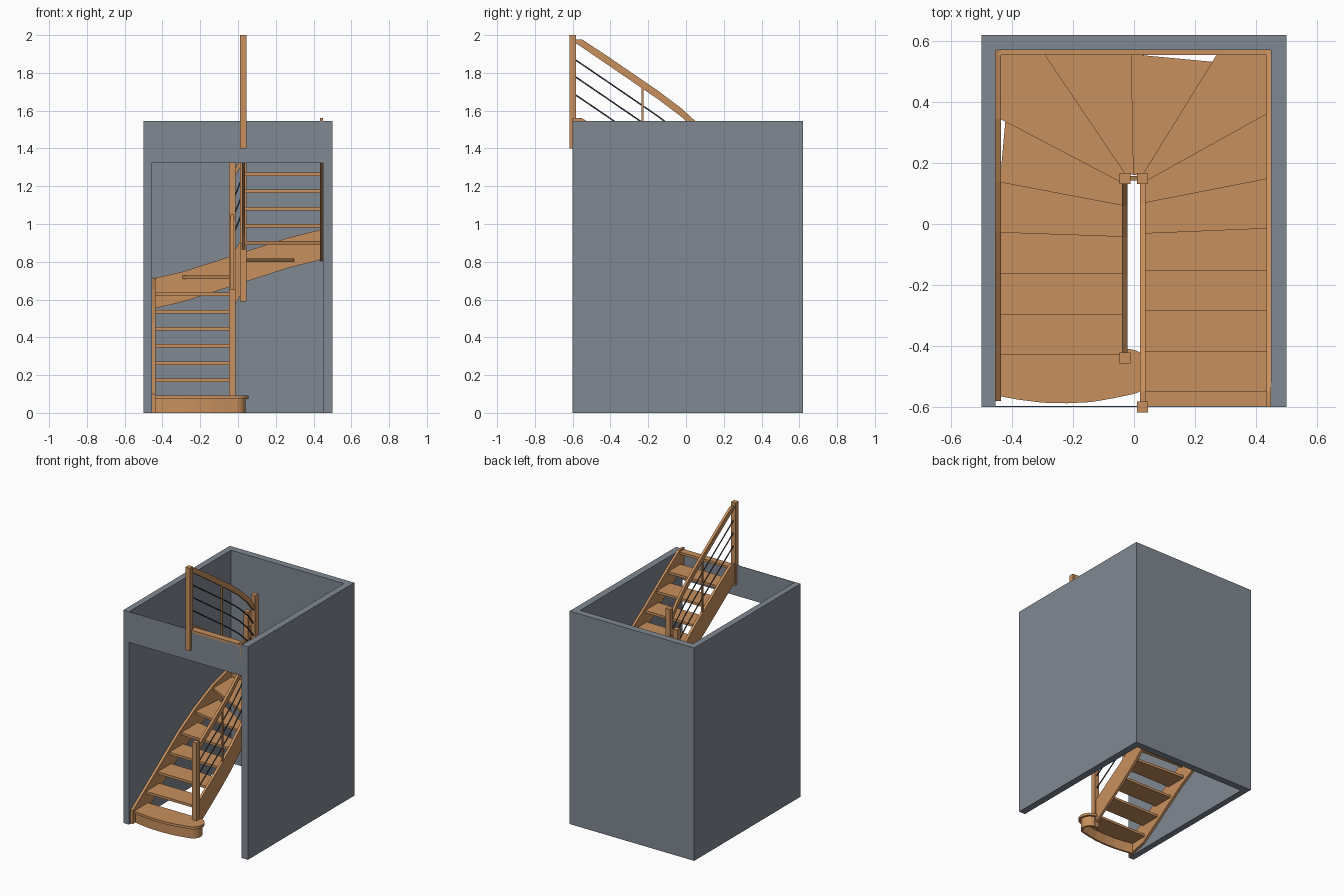
import bpy, bmesh, math
from mathutils import Vector

if "Cube" in bpy.data.objects:
    bpy.data.objects.remove(bpy.data.objects["Cube"])


def material(name, rgb):
    m = bpy.data.materials.new(name)
    m.diffuse_color = (*rgb, 1)
    m.use_nodes = True
    m.node_tree.nodes["Principled BSDF"].inputs["Base Color"].default_value = m.diffuse_color
    return m


WOOD = material("warm_wood", (0.58, 0.28, 0.11))
WALL = material("grey_wall", (0.22, 0.25, 0.29))
METAL = material("dark_metal", (0.05, 0.05, 0.06))
RISE = 1.545 / 17


def prism(name, poly, depth, mat):
    """Closed 3D outline pushed along a depth vector."""
    bm = bmesh.new()
    face = bm.faces.new([bm.verts.new(p) for p in poly])
    ext = bmesh.ops.extrude_face_region(bm, geom=[face])
    bmesh.ops.translate(bm, vec=Vector(depth),
                        verts=[v for v in ext["geom"] if isinstance(v, bmesh.types.BMVert)])
    bmesh.ops.recalc_face_normals(bm, faces=bm.faces)
    me = bpy.data.meshes.new(name)
    bm.to_mesh(me)
    bm.free()
    me.materials.append(mat)
    ob = bpy.data.objects.new(name, me)
    bpy.context.collection.objects.link(ob)
    return ob


def box(name, x0, x1, y0, y1, z0, z1, mat=WOOD):
    return prism(name, [(x0, y0, z0), (x1, y0, z0), (x1, y1, z0), (x0, y1, z0)], (0, 0, z1 - z0), mat)


def band(name, pts, axis, at, thick, lo, hi, cap=9):
    """Sloped board along x or y, between two heights relative to the nosing line."""
    prof = [(s, min(z + hi, cap)) for s, z in pts] + [(s, max(z + lo, 0)) for s, z in reversed(pts)]
    if axis == "y":
        return prism(name, [(at, s, z) for s, z in prof], (thick, 0, 0), WOOD)
    return prism(name, [(s, at, z) for s, z in prof], (0, thick, 0), WOOD)


def rod(name, pts):
    cu = bpy.data.curves.new(name, "CURVE")
    cu.dimensions = "3D"
    cu.bevel_depth = 0.0045
    cu.bevel_resolution = 1
    cu.use_fill_caps = True
    sp = cu.splines.new("POLY")
    sp.points.add(len(pts) - 1)
    for p, co in zip(sp.points, pts):
        p.co = (*co, 1)
    cu.materials.append(METAL)
    bpy.context.collection.objects.link(bpy.data.objects.new(name, cu))


# Stairwell walls: U-shaped shell and thin front header
prism("stairwell_walls", [(-.5, -.6, 0), (-.455, -.6, 0), (-.455, .57, 0), (.45, .57, 0),
                          (.45, -.6, 0), (.5, -.6, 0), (.5, .62, 0), (-.5, .62, 0)], (0, 0, 1.545), WALL)
box("front_header", -.455, .45, -.6, -.597, 1.322, 1.545, WALL)

# Nosing lines (outer point, inner point) of treads 2..17 plus the landing edge
nose = [((-.44, -.43), (-.035, -.43)), ((-.44, -.297), (-.035, -.297)), ((-.44, -.163), (-.035, -.163)),
        ((-.44, -.028), (-.035, -.042)), ((-.44, .137), (-.035, .06)), ((-.44, .345), (-.03, .13)),
        ((-.295, .557), (-.03, .165)), ((-.01, .557), (-.003, .16)), ((.272, .557), (.03, .165)),
        ((.44, .365), (.035, .14)), ((.44, .15), (.03, .07)), ((.44, -.013), (.03, -.03)),
        ((.44, -.152), (.03, -.152)), ((.44, -.283), (.03, -.283)), ((.44, -.417), (.03, -.417)),
        ((.44, -.55), (.03, -.55)), ((.44, -.6), (.03, -.6))]

# Treads, each slightly overlapped by the next one
for i in range(16):
    a, b = nose[i], nose[i + 1]
    back = b
    if i < 15:
        c = nose[i + 2]
        back = [Vector(p).lerp(Vector(q), 0.15) for p, q in zip(b, c)]
    outline = [a[1], a[0]]
    if i in (5, 8):
        outline.append((-.44 if i == 5 else .44, .557))
    outline += [back[0], back[1]]
    z = RISE * (i + 2)
    prism(f"tread_{i + 2}", [(p[0], p[1], z - .018) for p in outline], (0, 0, .018), WOOD)


# Bullnose starting step
def bullnose(inset):
    front = [(-.44, -.565), (-.38, -.576), (-.3, -.586), (-.22, -.588), (-.14, -.584), (-.07, -.572)]
    pts = [(x, y + inset) for x, y in front]
    r = .075 - inset
    for k in range(15):
        t = math.radians(-75 + k * 12)
        pts.append((-.02 + r * math.cos(t), -.485 + r * math.sin(t)))
    return pts


prism("tread_1", [(x, y, .073) for x, y in bullnose(0) + [(-.04, -.41), (-.44, -.41)]],
      (0, 0, .018), WOOD)
prism("starting_riser", [(x, y, 0) for x, y in bullnose(.015) + bullnose(.028)[::-1]],
      (0, 0, .073), WOOD)

# Wall stringers
left = [(-.58, .08), (-.43, .182), (-.163, .364), (-.028, .4545), (.137, .545), (.345, .636), (.57, .695)]
back = [(-.455, .69), (-.295, .727), (-.01, .818), (.272, .909), (.45, .953)]
right = [(.57, .95), (.365, 1.0), (.15, 1.091), (-.013, 1.182), (-.152, 1.273), (-.417, 1.4545),
         (-.55, 1.545), (-.6, 1.579)]
band("left_wall_stringer", left, "y", -.455, .018, -.15, .02)
band("back_wall_stringer", back, "x", .554, .016, -.14, .02)
band("right_wall_stringer", right, "y", .434, .016, -.145, .02, 1.56)

# Inner stringers and handrails of both flights
low = [(-.43, .182), (-.163, .364), (-.042, .4545), (.06, .545), (.14, .63)]
high = [(.14, 1.005), (.07, 1.091), (-.03, 1.182), (-.152, 1.273), (-.417, 1.4545), (-.55, 1.545), (-.59, 1.572)]
band("lower_inner_stringer", low, "y", -.039, .018, -.15, .02)
band("upper_inner_stringer", high, "y", .02, .018, -.15, .02, 1.56)
band("lower_handrail", low, "y", -.04, .018, .385, .43)
band("upper_handrail", high, "y", .02, .018, .39, .435, 1.977)
for n, h in enumerate((.115, .21, .30), 1):
    rod(f"lower_rod_{n}", [(-.03, y, z + h) for y, z in low])
    rod(f"upper_rod_{n}", [(.029, y, z + h) for y, z in high])
    rod(f"link_rod_{n}", [(-.02, .15, .84 + h), (.02, .15, .94 + h)])
box("lower_baluster", -.036, -.024, -.146, -.134, .39, .78)
box("upper_baluster", .023, .035, -.236, -.224, 1.34, 1.73)

# Short link between the two middle posts
link = [(-.018, .86), (.018, .92)]
band("link_stringer", link, "x", .142, .016, -.29, 0)
band("link_handrail", link, "x", .142, .016, .39, .43)

# Newel posts
for name, x, y, z0, z1 in (("starting_newel", -.03, -.439, 0, .655), ("middle_newel_left", -.03, .15, .45, 1.38),
                           ("middle_newel_right", .028, .15, .59, 1.515), ("top_newel", .028, -.6, 1.4, 2)):
    box(name, x - .018, x + .018, y - .018, y + .018, z0, z1)
